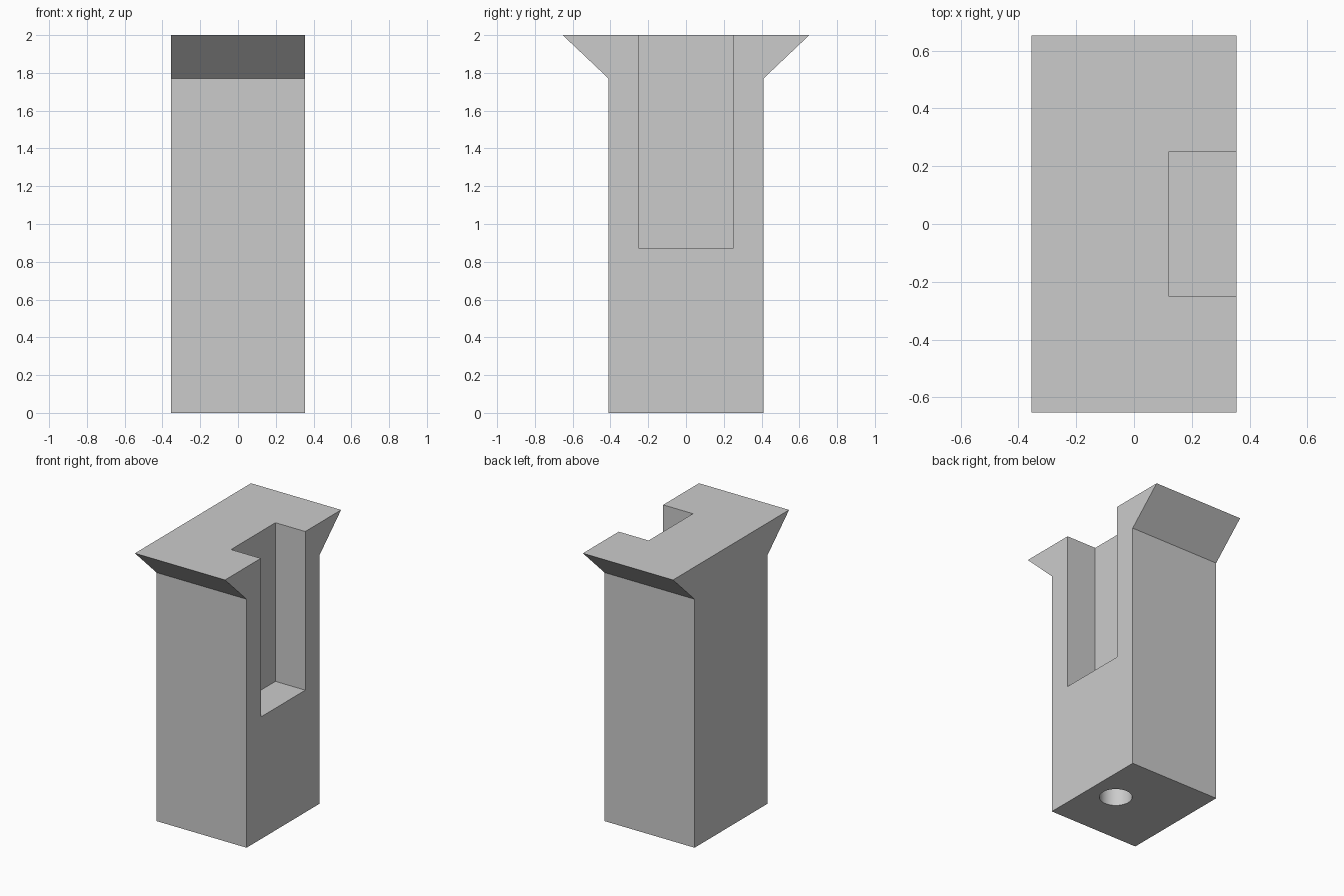
import bpy
import bmesh
import math

default = bpy.data.objects.get("Cube")
if default:
    bpy.data.objects.remove(default, do_unlink=True)

HALF_X, HALF_Y, HEAD_Y = 0.355, 0.41, 0.653
HEIGHT, FLARE_Z = 2.0, 1.77

grey = bpy.data.materials.new("plain grey")
grey.use_nodes = True
colour = (0.6, 0.6, 0.6, 1)
grey.diffuse_color = colour
grey.node_tree.nodes["Principled BSDF"].inputs["Base Color"].default_value = colour


def cut(target, cutter):
    """Subtract a cutter and hide it from view."""
    mod = target.modifiers.new(cutter.name, "BOOLEAN")
    mod.operation = "DIFFERENCE"
    mod.solver = "EXACT"
    mod.object = cutter
    bpy.context.view_layer.objects.active = target
    bpy.ops.object.modifier_apply(modifier=mod.name)
    bpy.data.objects.remove(cutter, do_unlink=True)


# Post with flared head: side profile extruded across x
half = [(HALF_Y, 0), (HALF_Y, FLARE_Z), (HEAD_Y, HEIGHT)]
profile = half + [(-y, z) for y, z in reversed(half)]
bm = bmesh.new()
face = bm.faces.new([bm.verts.new((-HALF_X, y, z)) for y, z in profile])
ext = bmesh.ops.extrude_face_region(bm, geom=[face])
moved = [v for v in ext["geom"] if isinstance(v, bmesh.types.BMVert)]
bmesh.ops.translate(bm, verts=moved, vec=(2 * HALF_X, 0, 0))
bmesh.ops.recalc_face_normals(bm, faces=bm.faces)
mesh = bpy.data.meshes.new("flared_post")
bm.to_mesh(mesh)
bm.free()
mesh.materials.append(grey)
post = bpy.data.objects.new("flared_post", mesh)
bpy.context.collection.objects.link(post)

# Slot open to the top and the +x side
slot_x, slot_z, slot_w, over = 0.12, 0.87, 0.5, 0.2
size = (HALF_X + over - slot_x, slot_w, HEIGHT + over - slot_z)
bpy.ops.mesh.primitive_cube_add(
    size=1, location=(slot_x + size[0] / 2, 0, slot_z + size[2] / 2))
slot = bpy.context.object
slot.name = "slot_cutter"
slot.scale = size
slot.hide_render = True
slot.data.materials.append(grey)
bpy.context.view_layer.update()
cut(post, slot)

# Blind round hole in the underside
hole_depth = 0.6
bpy.ops.mesh.primitive_cylinder_add(
    vertices=48, radius=0.107, depth=2 * hole_depth, location=(0.155, 0, 0))
hole = bpy.context.object
hole.name = "hole_cutter"
hole.hide_render = True
hole.data.materials.append(grey)
cut(post, hole)

# Smooth hole wall, crisp edges elsewhere
bpy.ops.object.select_all(action="DESELECT")
post.select_set(True)
bpy.context.view_layer.objects.active = post
bpy.ops.object.shade_smooth_by_angle(angle=math.radians(30))
